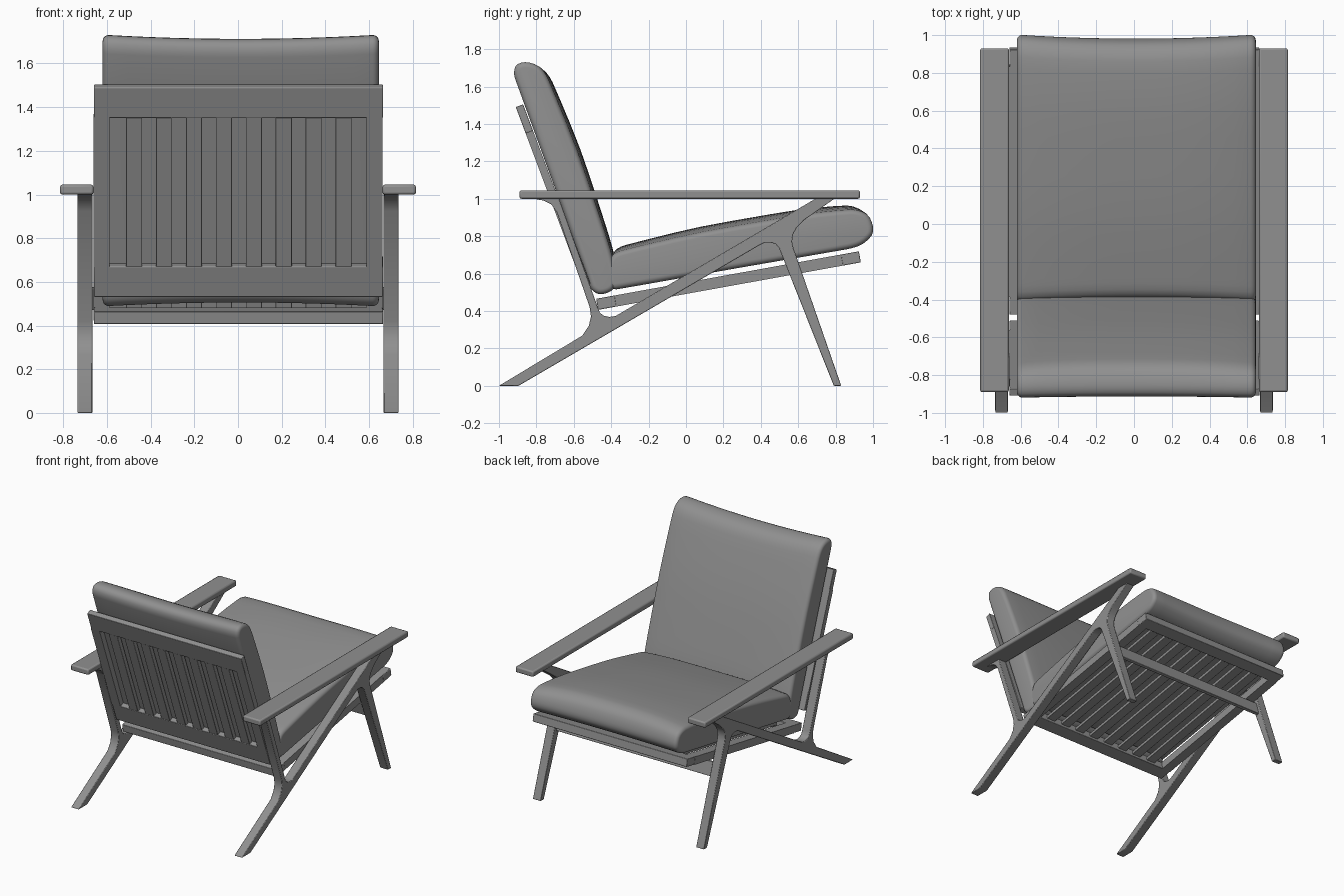
import bpy, bmesh, math
from mathutils import Vector

if "Cube" in bpy.data.objects:
    bpy.data.objects.remove(bpy.data.objects["Cube"])

# Dark grey used by every part
grey = bpy.data.materials.new("dark_grey")
grey.diffuse_color = (0.28, 0.28, 0.28, 1)
grey.use_nodes = True
grey.node_tree.nodes["Principled BSDF"].inputs["Base Color"].default_value = grey.diffuse_color


def finish(bm, name, bevel=0.0, angle=35):
    bmesh.ops.recalc_face_normals(bm, faces=bm.faces)
    me = bpy.data.meshes.new(name)
    bm.to_mesh(me)
    bm.free()
    me.materials.append(grey)
    ob = bpy.data.objects.new(name, me)
    bpy.context.collection.objects.link(ob)
    if bevel:
        m = ob.modifiers.new("bevel", "BEVEL")
        m.width, m.segments, m.limit_method = bevel, 2, "ANGLE"
        m.angle_limit = math.radians(40)
    bpy.ops.object.select_all(action="DESELECT")
    ob.select_set(True)
    bpy.context.view_layer.objects.active = ob
    bpy.ops.object.shade_smooth_by_angle(angle=math.radians(angle))
    return ob


def prism(name, pts, x0, x1, bevel=0.0):
    """Side profile (y, z) extruded along x."""
    bm = bmesh.new()
    a = [bm.verts.new((x0, y, z)) for y, z in pts]
    b = [bm.verts.new((x1, y, z)) for y, z in pts]
    n = len(pts)
    bm.faces.new(a)
    bm.faces.new(b)
    for i in range(n):
        j = (i + 1) % n
        bm.faces.new((a[i], a[j], b[j], b[i]))
    return finish(bm, name, bevel)


def smooth_loop(pts, steps=3):
    """Closed Catmull-Rom curve through the points."""
    p = [Vector(q) for q in pts]
    n, out = len(p), []
    for i in range(n):
        a, b, c, d = (p[(i + k) % n] for k in (-1, 0, 1, 2))
        m = min((c - b).length, (b - a).length) / max((c - a).length, 1e-6)
        k = min((c - b).length, (d - c).length) / max((d - b).length, 1e-6)
        t0, t1 = (c - a) * m, (d - b) * k
        for s in range(steps):
            t = s / steps
            out.append(b * (2*t**3 - 3*t*t + 1) + t0 * (t**3 - 2*t*t + t)
                       + c * (3*t*t - 2*t**3) + t1 * (t**3 - t*t))
    return out


def cushion(name, pts, base, direction, normal, x0=-0.62, x1=0.645, r=0.03):
    """Loft of a profile along x: rounded sides, crowned face, pinched ends."""
    loop = smooth_loop(pts)
    n = len(loop)
    d, nv, o = Vector(direction).normalized(), Vector(normal).normalized(), Vector(base)
    area = sum(loop[i].cross(loop[(i + 1) % n]) for i in range(n))
    sign = 1 if area > 0 else -1
    w = x1 - x0
    left = [(x0 + r * (1 - math.cos(math.pi / 2 * k / 5)),
             r * (1 - math.sin(math.pi / 2 * k / 5))) for k in range(6)]
    mid = [(x0 + r + (w - 2 * r) * k / 14, 0) for k in range(1, 14)]
    right = [(x0 + x1 - x, i) for x, i in reversed(left)]
    bm = bmesh.new()
    rings = []
    for x, inset in left + mid + right:
        u = (x - (x0 + x1) / 2) / (w / 2)
        dip = 1 - min(1, u * u)
        crown = 1 - min(1, abs(u) ** 3)
        ring = []
        for i in range(n):
            t = (loop[(i + 1) % n] - loop[i - 1]).normalized()
            q = loop[i] + Vector((-t.y, t.x)) * inset * sign - o
            s, h = q.dot(d), q.dot(nv)
            s *= 1 - 0.03 * dip
            if h > 0:
                h *= 0.8 + 0.2 * crown
            p = o + d * s + nv * h
            ring.append(bm.verts.new((x, p.x, p.y)))
        rings.append(ring)
    for a, b in zip(rings, rings[1:]):
        for i in range(n):
            j = (i + 1) % n
            bm.faces.new((a[i], a[j], b[j], b[i]))
    bm.faces.new(rings[0])
    bm.faces.new(rings[-1])
    return finish(bm, name, 0, 60)


def slatted_panel(name, p0, p1, side, thick, s0, s1, t0, t1):
    """Tilted frame with four rails and eight slats; side flips the normal."""
    p0, p1 = Vector(p0), Vector(p1)
    L = (p1 - p0).length
    d = (p1 - p0) / L
    nv = Vector((-d.y, d.x)) * side

    def quad(a, b, c, e):
        return [tuple(p0 + d * s + nv * t) for s, t in ((a, c), (b, c), (b, e), (a, e))]

    prism(name + "_lower_rail", quad(0, s0, 0, thick), -0.66, 0.664, 0.004)
    prism(name + "_upper_rail", quad(s1, L, 0, thick), -0.66, 0.664, 0.004)
    for sx in (-1, 1):
        prism(name + "_side_rail", quad(s0 - 0.005, s1 + 0.005, 0, thick),
              *sorted((sx * 0.588, sx * 0.662)))
    for i in range(8):
        x = (i - 3.5) * 0.137 + 0.004
        prism(name + "_slat", quad(s0 - 0.01, s1 + 0.01, t0, t1), x - 0.037, x + 0.037, 0.003)


# Side frames: diagonal leg, rear upright and front leg in one outline
frame = [(-1, 0), (-0.895, 0), (0.39, 0.75), (0.42, 0.765), (0.455, 0.765),
         (0.48, 0.757), (0.497, 0.738), (0.79, 0), (0.83, 0), (0.575, 0.735),
         (0.567, 0.77), (0.572, 0.81), (0.592, 0.845), (0.63, 0.885), (0.80, 1.005),
         (0.70, 1.005), (-0.375, 0.374), (-0.41, 0.368), (-0.44, 0.375), (-0.46, 0.39),
         (-0.472, 0.42), (-0.68, 1.005), (-0.84, 1.005), (-0.76, 0.99), (-0.72, 0.97),
         (-0.69, 0.925), (-0.515, 0.42), (-0.508, 0.37), (-0.52, 0.32), (-0.555, 0.268)]
arm = [(-0.89, 1.0), (0.93, 1.0), (0.93, 1.045), (-0.89, 1.045)]
for sx in (-1, 1):
    prism("side_frame", frame, *sorted((sx * 0.667, sx * 0.735)), 0.004)
    prism("armrest", arm, *sorted((sx * 0.662, sx * 0.815)), 0.01)

# Cross bar between the front legs
prism("front_cross_bar", [(0.585, 0.57), (0.615, 0.47), (0.64, 0.475), (0.61, 0.578)],
      -0.67, 0.67, 0.004)

# Slatted seat and back
slatted_panel("seat_frame", (-0.47, 0.406), (0.935, 0.66), 1, 0.06, 0.10, 1.33, 0.02, 0.045)
slatted_panel("back_frame", (-0.55, 0.53), (-0.91, 1.49), -1, 0.042, 0.15, 0.875, 0.002, 0.036)

# Cushions
seat = [(-0.375, 0.515), (0.28, 0.63), (0.86, 0.73), (0.94, 0.755), (0.995, 0.805),
        (1.0, 0.86), (0.965, 0.935), (0.88, 0.967), (0.61, 0.943), (0.075, 0.85),
        (-0.30, 0.76), (-0.39, 0.728), (-0.42, 0.66), (-0.42, 0.55)]
cushion("seat_cushion", seat, (0.29, 0.72), (1, 0.176), (-0.176, 1))
back = [(-0.46, 0.488), (-0.40, 0.505), (-0.365, 0.55), (-0.365, 0.62), (-0.39, 0.73),
        (-0.433, 0.87), (-0.567, 1.27), (-0.72, 1.64), (-0.775, 1.71), (-0.86, 1.732),
        (-0.912, 1.71), (-0.915, 1.645), (-0.68, 1.0), (-0.525, 0.57), (-0.505, 0.515)]
cushion("back_cushion", back, (-0.61, 1.1), (-0.345, 0.94), (0.94, 0.345))
